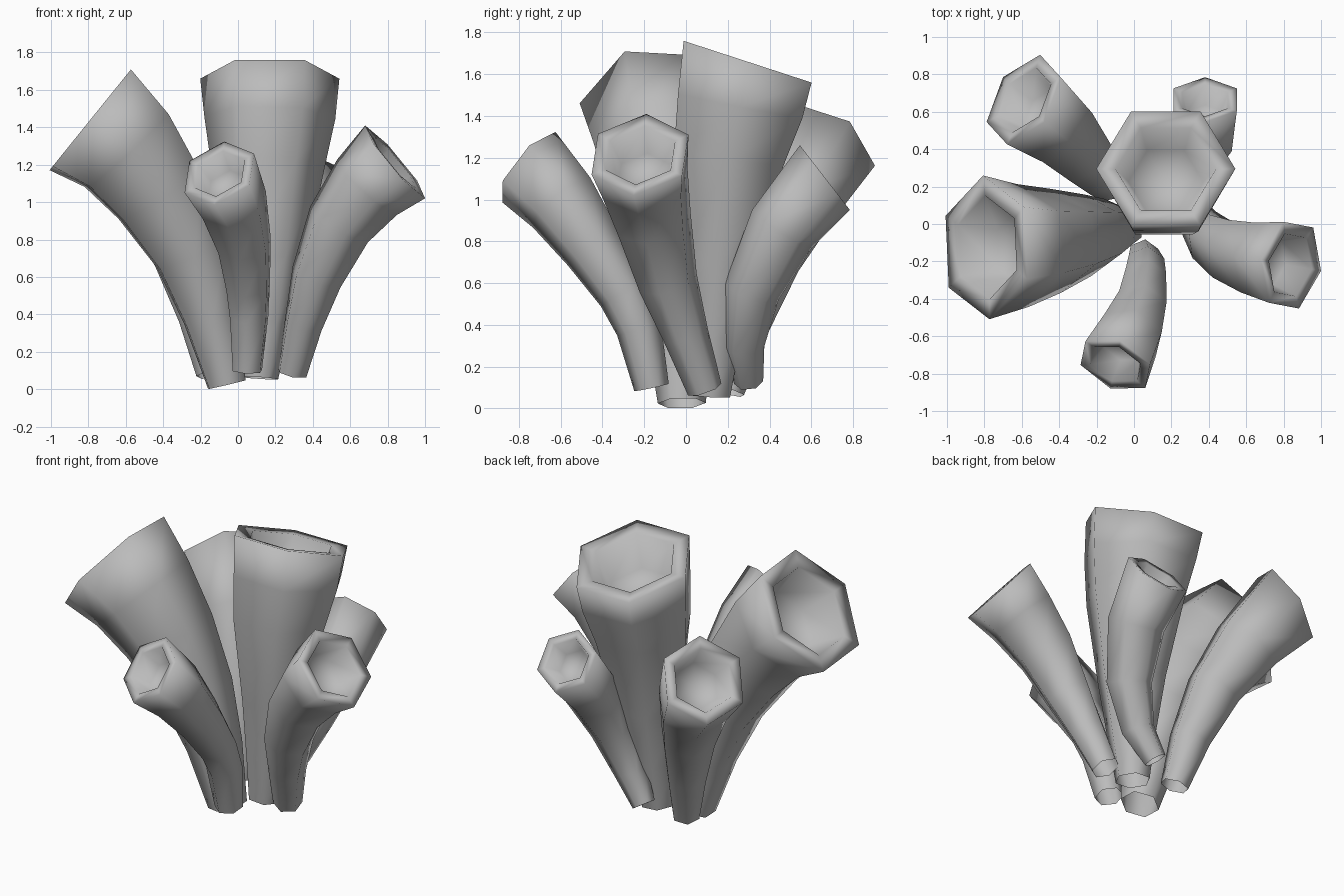
import bpy
import bmesh
import math
from mathutils import Vector

default_cube = bpy.data.objects.get("Cube")
if default_cube:
    bpy.data.objects.remove(default_cube, do_unlink=True)

SIDES = 6

# Single stone-grey material shared by all tubes
grey = bpy.data.materials.new("stone_grey")
grey.use_nodes = True
colour = (0.5, 0.5, 0.5, 1.0)
grey.diffuse_color = colour
grey.node_tree.nodes["Principled BSDF"].inputs["Base Color"].default_value = colour


def add_ring(bm, centre, axis, corner, radius):
    """Six-sided ring around an axis, with one corner towards the given direction."""
    axis = axis.normalized()
    u = (corner - axis * corner.dot(axis)).normalized()
    w = axis.cross(u)
    ring = []
    for k in range(SIDES):
        angle = math.tau * k / SIDES
        ring.append(bm.verts.new(centre + radius * (u * math.cos(angle) + w * math.sin(angle))))
    return ring


def add_tube(name, corner, mouth_axis, path):
    """Flared, bent tube from (x, y, z, radius) stations, with a hollow mouth."""
    bm = bmesh.new()
    corner = Vector(corner)
    mouth_axis = Vector(mouth_axis).normalized()
    centres = [Vector(p[:3]) for p in path]
    radii = [p[3] for p in path]
    last = len(path) - 1
    rings = []

    # Outer wall
    for i, centre in enumerate(centres):
        axis = centres[min(i + 1, last)] - centres[max(i - 1, 0)]
        if i == last:
            axis = mouth_axis
        rings.append(add_ring(bm, centre, axis, corner, radii[i]))

    # Lip and cup: inner radius and depth as shares of the mouth radius
    mouth, radius = centres[last], radii[last]
    for share, depth in ((0.72, 0.02), (0.54, 0.6)):
        rings.append(add_ring(bm, mouth - mouth_axis * depth * radius,
                              mouth_axis, corner, share * radius))
    for lower, upper in zip(rings, rings[1:]):
        for k in range(SIDES):
            n = (k + 1) % SIDES
            bm.faces.new((lower[k], lower[n], upper[n], upper[k]))

    # Cup floor
    floor = bm.verts.new(mouth - mouth_axis * radius * 0.65)
    for k in range(SIDES):
        bm.faces.new((rings[-1][k], rings[-1][(k + 1) % SIDES], floor))

    for face in bm.faces:
        face.smooth = True
    mesh = bpy.data.meshes.new(name)
    bm.to_mesh(mesh)
    bm.free()
    mesh.materials.append(grey)
    tube = bpy.data.objects.new(name, mesh)
    bpy.context.collection.objects.link(tube)


# Large tube leaning to the right
add_tube("right_tube", (0.05, -1, 0.05), (-0.78, 0, 0.63), [
    (-0.06, -0.02, 0.025, 0.115), (-0.145, -0.03, 0.385, 0.165),
    (-0.25, -0.06, 0.72, 0.22), (-0.42, -0.09, 1.035, 0.28),
    (-0.595, -0.115, 1.275, 0.33), (-0.79, -0.125, 1.44, 0.385)])

# Tall upright tube
add_tube("tall_tube", (1, 0, 0), (0, 0.31, 0.95), [
    (0.11, 0.12, 0.06, 0.105), (0.13, 0.135, 0.35, 0.15),
    (0.15, 0.16, 0.7, 0.21), (0.16, 0.205, 1.2, 0.305),
    (0.17, 0.26, 1.45, 0.35), (0.17, 0.295, 1.66, 0.372)])

# Small tube leaning to the front
add_tube("front_tube", (0.025, 0.123, 0.165), (-0.33, -0.73, 0.6), [
    (0.05, -0.165, 0.1, 0.085), (0.06, -0.225, 0.38, 0.11),
    (0.055, -0.3, 0.55, 0.125), (0.035, -0.445, 0.77, 0.15),
    (-0.02, -0.595, 0.985, 0.185), (-0.1, -0.752, 1.155, 0.213)])

# Medium tube leaning to the left
add_tube("left_tube", (-0.63, 0.12, 0.77), (0.75, -0.125, 0.635), [
    (0.29, 0.09, 0.09, 0.085), (0.35, 0, 0.35, 0.11),
    (0.42, -0.085, 0.6, 0.145), (0.54, -0.15, 0.88, 0.185),
    (0.69, -0.195, 1.08, 0.22), (0.84, -0.22, 1.215, 0.254)])

# Medium tube leaning to the back right
add_tube("back_right_tube", (0.11, -0.12, 0.21), (-0.67, 0.44, 0.6), [
    (-0.14, 0.2, 0.08, 0.085), (-0.195, 0.275, 0.38, 0.125),
    (-0.285, 0.385, 0.7, 0.17), (-0.415, 0.525, 0.98, 0.215),
    (-0.59, 0.665, 1.24, 0.267)])

# Small tube leaning to the back left
add_tube("back_left_tube", (0, -1, 0), (0, 0.79, 0.61), [
    (0.09, 0.3, 0.125, 0.07), (0.2, 0.275, 0.3, 0.1),
    (0.3, 0.315, 0.56, 0.135), (0.37, 0.46, 0.86, 0.17),
    (0.38, 0.665, 1.105, 0.196)])
